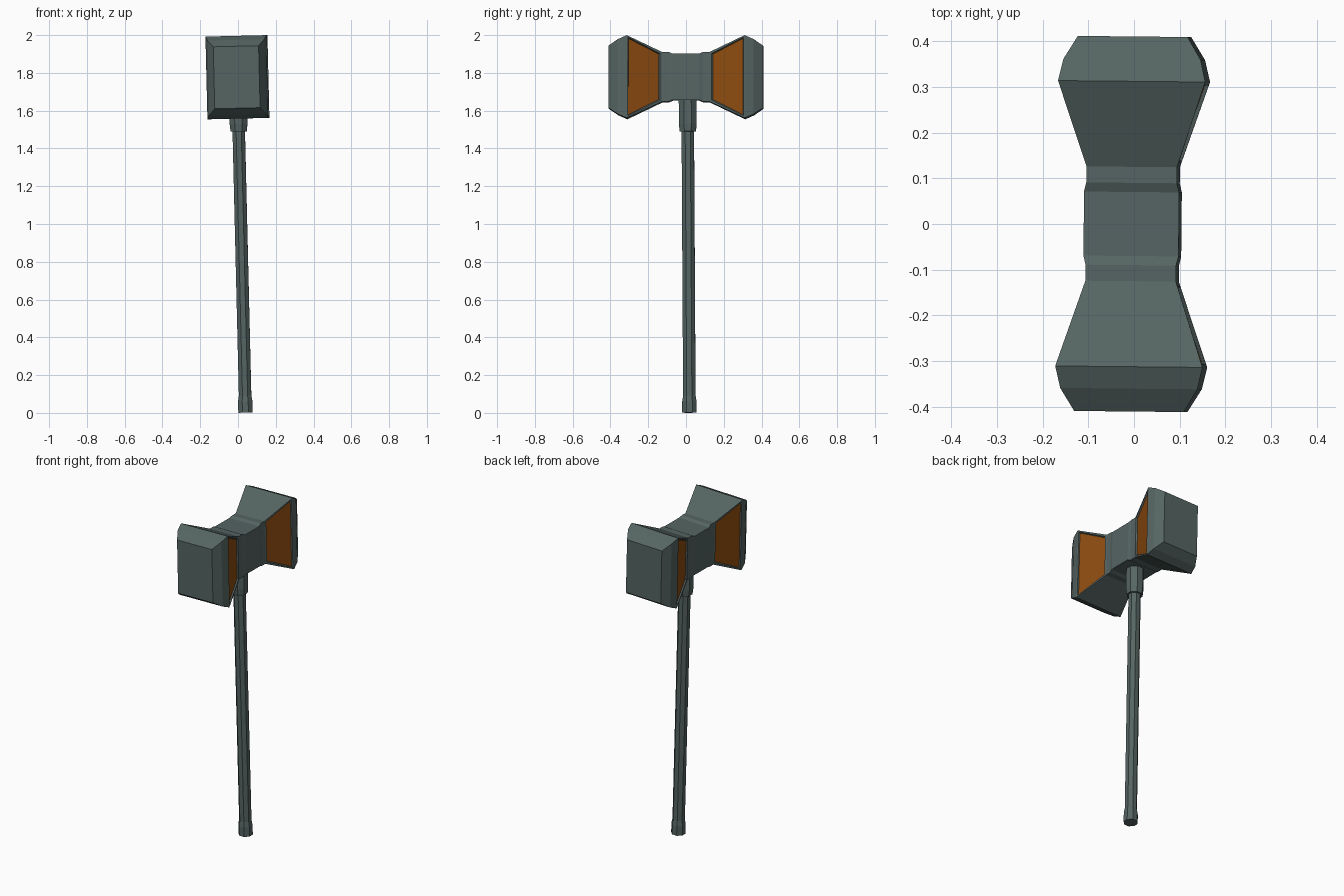
import bpy, bmesh, math
from mathutils import Matrix, Vector

if "Cube" in bpy.data.objects:
    bpy.data.objects.remove(bpy.data.objects["Cube"])

CENTRE_Z = 1.777  # middle height of the hammer head


def material(name, rgb):
    m = bpy.data.materials.new(name)
    m.diffuse_color = (*rgb, 1)
    m.use_nodes = True
    m.node_tree.nodes["Principled BSDF"].inputs["Base Color"].default_value = m.diffuse_color
    return m


steel = material("dark steel", (0.091, 0.130, 0.124))
amber = material("burnt orange", (0.27, 0.072, 0.005))

# The whole hammer leans and turns slightly
lean = (Matrix.Translation((-0.003, 0, CENTRE_Z))
        @ Matrix.Rotation(-0.01, 4, 'Z') @ Matrix.Rotation(-0.024, 4, 'Y'))


def loft(bm, rings):
    """Skin a list of point rings and cap both ends."""
    loops = [[bm.verts.new(p) for p in ring] for ring in rings]
    for a, b in zip(loops, loops[1:]):
        for i in range(len(a)):
            j = (i + 1) % len(a)
            bm.faces.new((a[i], a[j], b[j], b[i]))
    bm.faces.new(loops[0])
    bm.faces.new(loops[-1])
    bmesh.ops.recalc_face_normals(bm, faces=bm.faces[:])


def finish(bm, name, matrix):
    me = bpy.data.meshes.new(name)
    bm.transform(matrix)
    bm.normal_update()
    bm.to_mesh(me)
    bm.free()
    me.materials.append(steel)
    me.materials.append(amber)
    ob = bpy.data.objects.new(name, me)
    bpy.context.collection.objects.link(ob)
    return ob


# Head: rectangular sections along y (y, half width, half height), mirrored
half = [(0.07, 0.104, 0.122), (0.09, 0.099, 0.131), (0.125, 0.099, 0.131),
        (0.312, 0.161, 0.219), (0.36, 0.15, 0.198), (0.41, 0.12, 0.164)]
stations = [(-y, w, h) for y, w, h in reversed(half)] + half
bm = bmesh.new()
loft(bm, [[(-w, y, -h), (w, y, -h), (w, y, h), (-w, y, h)]
          for y, w, h in stations])

# Orange recessed panels on the flared side faces
panels = []
for f in bm.faces:
    c = f.calc_center_median()
    if abs(f.normal.x) > 0.8 and 0.15 < abs(c.y) < 0.3:
        panels.append(f)
for f in panels:
    bmesh.ops.inset_region(bm, faces=[f], thickness=0.014, depth=0)
    bmesh.ops.inset_region(bm, faces=[f], thickness=0.006, depth=-0.008)
    f.material_index = 1
finish(bm, "hammer_head", lean)

# Handle parts: octagonal profiles of (height, apothem)
handle_lean = lean @ Matrix.Translation((0, 0.008, 0)) @ Matrix.Rotation(0.006, 4, 'X')


def octagon_part(name, profile):
    bm = bmesh.new()
    rings = []
    for z, r in profile:
        rad = r / math.cos(math.pi / 8)
        rings.append([(rad * math.cos(a), rad * math.sin(a), z - CENTRE_Z)
                      for a in ((k + 0.5) * math.pi / 4 for k in range(8))])
    loft(bm, rings)
    finish(bm, name, handle_lean)


octagon_part("shaft", [(0.03, 0.033), (1.55, 0.033)])
octagon_part("pommel", [(0.001, 0.038), (0.06, 0.038), (0.09, 0.033)])
octagon_part("collar", [(1.49, 0.043), (1.53, 0.047), (1.67, 0.047)])
